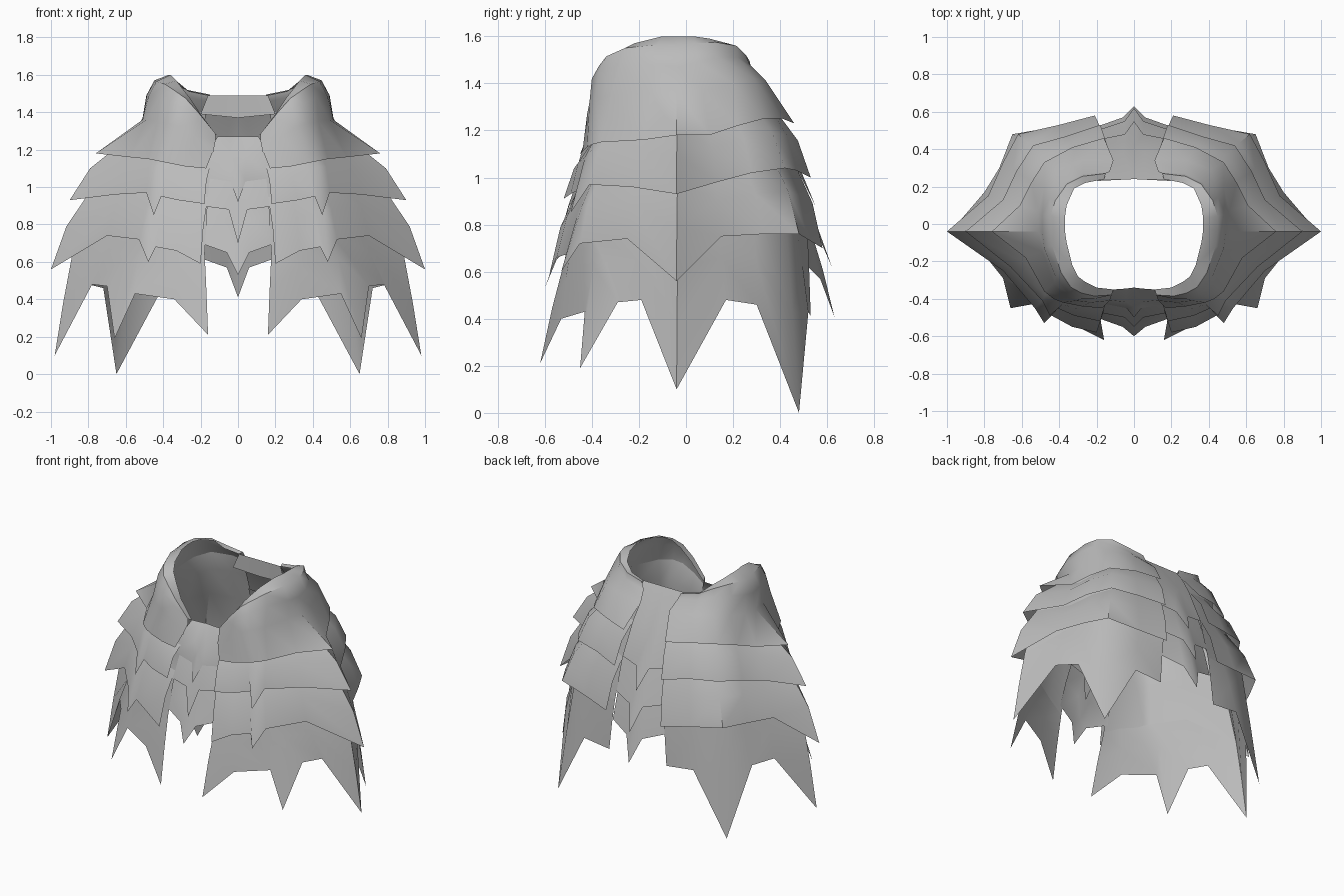
import bpy
import bmesh
from mathutils import Vector

default_cube = bpy.data.objects.get("Cube")
if default_cube:
    bpy.data.objects.remove(default_cube, do_unlink=True)

# One plain grey covers the whole garment
grey = bpy.data.materials.new("plain_grey")
grey.use_nodes = True
grey.diffuse_color = (0.5, 0.5, 0.5, 1)
grey.node_tree.nodes["Principled BSDF"].inputs["Base Color"].default_value = (0.5, 0.5, 0.5, 1)


def vectors(points):
    return [Vector(point) for point in points]


def blend(upper, lower, amount, spread=1.0, lift=0.0):
    """Row between two rows, scaled about the vertical axis and lifted."""
    row = []
    for a, b in zip(upper, lower):
        p = a.lerp(b, amount)
        row.append(Vector((p.x * spread, p.y * spread, p.z + lift)))
    return row


def soften(row):
    """Flatten the front corner column so that only the hem is spiked."""
    row[3] = row[2].lerp(row[4], 0.5) * 1.01
    return row


def loft(name, rows):
    """Join rows of points into a sheet and mirror it to the other side."""
    bm = bmesh.new()
    grid = [[bm.verts.new(point) for point in row] for row in rows]
    for upper, lower in zip(grid, grid[1:]):
        for i in range(len(upper) - 1):
            bm.faces.new((upper[i], lower[i], lower[i + 1], upper[i + 1]))
    mesh = bpy.data.meshes.new(name)
    bm.to_mesh(mesh)
    bm.free()
    mesh.materials.append(grey)
    sheet = bpy.data.objects.new(name, mesh)
    bpy.context.collection.objects.link(sheet)
    mirror = sheet.modifiers.new("Mirror", "MIRROR")
    mirror.use_axis[0] = True
    mirror.merge_threshold = 0.001
    bpy.ops.object.select_all(action="DESELECT")
    sheet.select_set(True)
    bpy.context.view_layer.objects.active = sheet
    bpy.ops.object.shade_smooth_by_angle(angle=0.75)
    return sheet


# Collar rows, running from the front centre gap round the hip to the back
collar_top = vectors([
    (.11, -.35, 1.27), (.2, -.34, 1.39), (.26, -.31, 1.48), (.3, -.28, 1.53),
    (.33, -.22, 1.57), (.36, -.1, 1.6), (.37, -.03, 1.6), (.37, .03, 1.6),
    (.36, .1, 1.59), (.32, .19, 1.56), (.26, .22, 1.51), (.16, .24, 1.49)])
collar_outer = vectors([
    (.12, -.38, 1.25), (.21, -.4, 1.36), (.28, -.4, 1.42), (.35, -.37, 1.45),
    (.42, -.28, 1.48), (.48, -.13, 1.48), (.49, -.04, 1.47), (.49, .05, 1.49),
    (.45, .14, 1.51), (.37, .22, 1.51), (.27, .27, 1.48), (.13, .28, 1.45)])
waist = vectors([
    (.13, -.41, 1.2), (.23, -.42, 1.27), (.31, -.41, 1.32), (.37, -.385, 1.34),
    (.43, -.32, 1.35), (.49, -.15, 1.36), (.51, -.04, 1.36), (.51, .07, 1.37),
    (.48, .2, 1.4), (.41, .29, 1.42), (.28, .34, 1.41), (.11, .34, 1.39)])

# Hem of each hip tier, from the top tier to the spiked bottom tier
first_hem = vectors([
    (.17, -.45, 1.1), (.28, -.44, 1.11), (.38, -.42, 1.13), (.43, -.4, 1.14),
    (.48, -.36, 1.15), (.58, -.18, 1.16), (.76, -.04, 1.18), (.61, .1, 1.18),
    (.55, .22, 1.22), (.48, .33, 1.25), (.33, .41, 1.25), (.16, .46, 1.23)])
second_hem = vectors([
    (.18, -.52, .91), (.32, -.49, .93), (.41, -.45, .95), (.45, -.49, .85),
    (.49, -.41, .97), (.66, -.23, .96), (.9, -.04, .93), (.7, .13, .98),
    (.63, .28, 1.02), (.54, .42, 1.04), (.36, .47, 1.03), (.18, .53, 1)])
third_hem = vectors([
    (.2, -.58, .59), (.33, -.55, .66), (.44, -.49, .68), (.48, -.53, .6),
    (.53, -.45, .72), (.7, -.25, .74), (1, -.04, .56), (.78, .15, .75),
    (.7, .33, .76), (.62, .48, .76), (.4, .53, .73), (.21, .58, .7)])
bottom_hem = vectors([
    (.16, -.62, .21), (.34, -.53, .4), (.55, -.43, .43), (.66, -.45, .19),
    (.7, -.29, .47), (.78, -.19, .48), (.98, -.04, .1), (.8, .17, .48),
    (.72, .3, .46), (.65, .48, 0), (.42, .52, .43), (.22, .53, .41)])

# Collar rolls over and flares into the first tier
collar_crest = blend(collar_top, collar_outer, 0.5, 1.04, 0.025)
loft("collar_and_first_tier",
     [collar_top, collar_crest, collar_outer, waist, first_hem])

# Each lower tier starts just inside the hem above it
tiers = (("second_tier", second_hem, 1.035),
         ("third_tier", third_hem, 1.025),
         ("bottom_tier", bottom_hem, 1.0))
lining_rows = [waist]
previous_middle, previous_hem = waist, first_hem
for name, hem, bulge in tiers:
    top = soften(blend(previous_middle, previous_hem, 0.72, 0.91))
    middle = soften(blend(top, hem, 0.5, bulge, 0.02))
    loft(name, [top, middle, hem])
    lining_rows.append(top)
    previous_middle, previous_hem = middle, hem

# Lining joins the tiers on the inside
loft("inner_lining", lining_rows)


def centre_panel(side, top, hems):
    """Overlapping pointed flaps down the centre of the front or back."""
    upper = vectors(top)
    bulge = 1.05
    for number, hem in enumerate(hems, 1):
        hem = vectors(hem)
        middle = blend(upper, hem, 0.5, bulge, 0.02)
        loft(f"{side}_flap_{number}", [upper, middle, hem])
        upper = blend(middle, hem, 0.4, 0.94)
        bulge = 1.0


# Flap rows run from the centre line outward
centre_panel("front", [(0, -.34, 1.27), (.04, -.345, 1.27), (.11, -.35, 1.27)], [
    [(0, -.5, .92), (.04, -.45, 1.03), (.19, -.42, 1.05)],
    [(0, -.55, .7), (.05, -.5, .88), (.2, -.47, .9)],
    [(0, -.6, .53), (.06, -.55, .65), (.2, -.5, .7)]])
centre_panel("back", [(0, .24, 1.49), (.06, .24, 1.49), (.16, .24, 1.49)], [
    [(0, .55, .88), (.05, .48, 1.02), (.2, .45, 1.05)],
    [(0, .62, .62), (.05, .55, .78), (.2, .5, .82)],
    [(0, .63, .41), (.06, .57, .57), (.2, .52, .62)]])

# Inner belt strip closing the back of the waist
belt_top = vectors([(0, .24, 1.49), (.16, .24, 1.49)])
belt_bottom = vectors([(0, .25, 1.37), (.2, .23, 1.39)])
loft("back_belt", [belt_top, belt_bottom])
